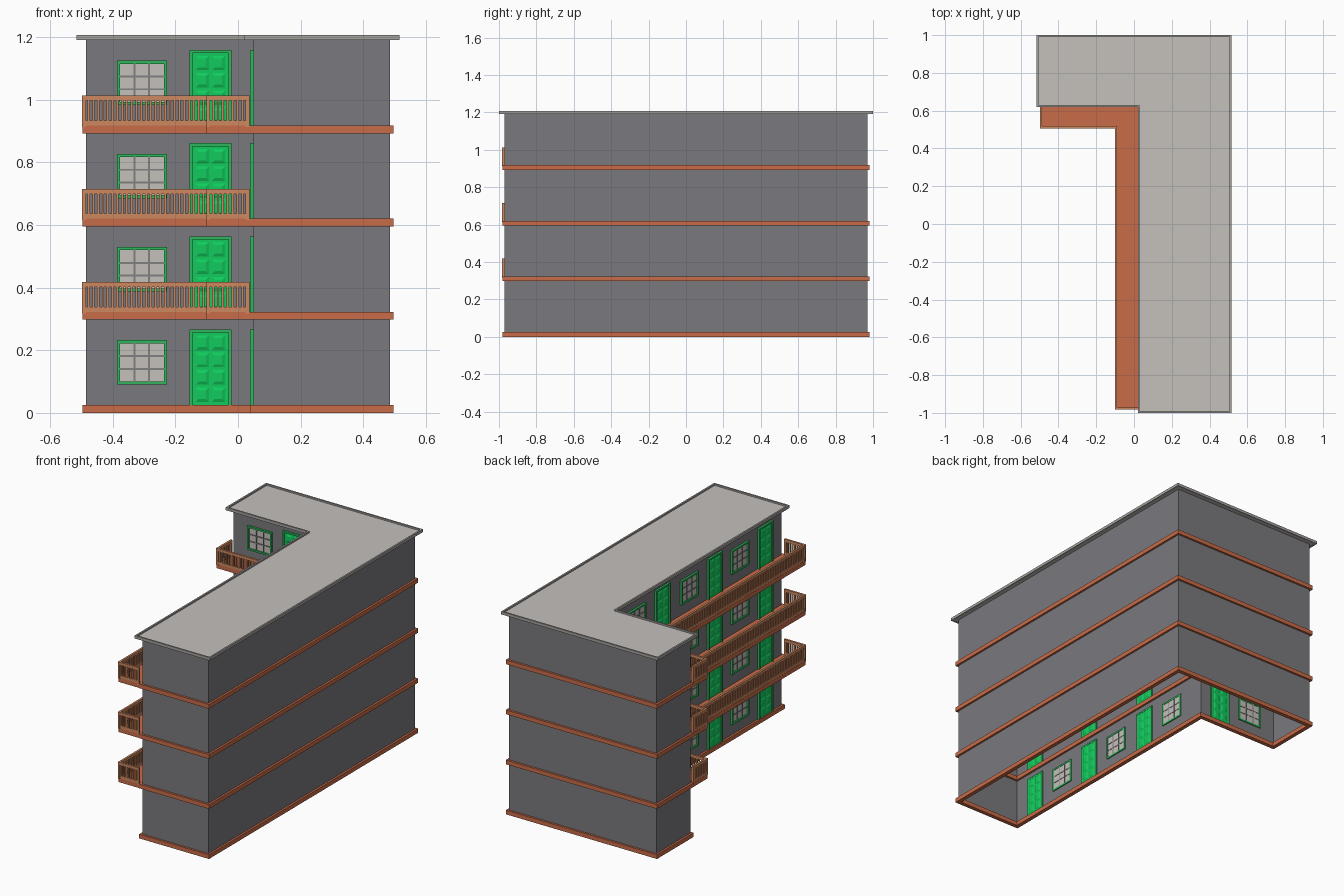
import bpy, bmesh
from mathutils import Matrix, Vector

if "Cube" in bpy.data.objects:
    bpy.data.objects.remove(bpy.data.objects["Cube"])


def material(name, rgb):
    m = bpy.data.materials.new(name)
    m.diffuse_color = (*rgb, 1)
    m.use_nodes = True
    m.node_tree.nodes["Principled BSDF"].inputs["Base Color"].default_value = m.diffuse_color
    return m


WALL = material("wall grey", (0.195, 0.193, 0.21))
BAND = material("terracotta", (0.59, 0.15, 0.065))
RAIL = material("light terracotta", (0.62, 0.25, 0.12))
ROOF = material("roof pale grey", (0.56, 0.53, 0.50))
RIM = material("rim grey", (0.38, 0.37, 0.35))
FRAME = material("frame green", (0.03, 0.47, 0.11))
LEAF = material("door green", (0.006, 0.60, 0.11))
BAR = material("window bar grey", (0.22, 0.22, 0.22))

STEP, SLAB, TOP = 0.2975, 0.025, 1.19
I = Matrix.Identity(4)


def finish(name, bm, mat):
    me = bpy.data.meshes.new(name)
    bmesh.ops.recalc_face_normals(bm, faces=bm.faces)
    bm.to_mesh(me)
    bm.free()
    me.materials.append(mat)
    ob = bpy.data.objects.new(name, me)
    bpy.context.collection.objects.link(ob)
    return ob


def box(bm, x0, x1, y0, y1, z0, z1, m=I):
    s = Matrix.Diagonal((x1 - x0, y1 - y0, z1 - z0, 1))
    t = Matrix.Translation(((x0 + x1) / 2, (y0 + y1) / 2, (z0 + z1) / 2))
    return bmesh.ops.create_cube(bm, size=1, matrix=m @ t @ s)["verts"]


def outline(d):
    """L-shaped plan, grown outward by d."""
    return [(-0.485 - d, 0.97 + d), (-0.485 - d, 0.65 - d), (0.05 - d, 0.65 - d),
            (0.05 - d, -0.97 - d), (0.485 + d, -0.97 - d), (0.485 + d, 0.97 + d)]


def loop(bm, d, z):
    return [bm.verts.new((x, y, z)) for x, y in outline(d)]


def skin(bm, loops):
    for a, b in zip(loops, loops[1:]):
        for i in range(6):
            j = (i + 1) % 6
            bm.faces.new((a[i], a[j], b[j], b[i]))


def ring(bm, d0, d1, z0, z1):
    ls = [loop(bm, d, z) for d, z in ((d0, z0), (d1, z0), (d1, z1), (d0, z1))]
    skin(bm, ls + ls[:1])


# Outer walls, hollow and open below
bm = bmesh.new()
skin(bm, [loop(bm, 0, 0.003), loop(bm, 0, TOP)])
finish("walls", bm, WALL)

# Storey bands around the walls
bm = bmesh.new()
for f in range(4):
    ring(bm, -0.012, 0.012, f * STEP, f * STEP + SLAB)
finish("storey_bands", bm, BAND)

# Flat roof and raised rim
bm = bmesh.new()
a, b = loop(bm, 0.021, TOP + 0.001), loop(bm, 0.021, TOP + 0.008)
skin(bm, [a, b])
bm.faces.new(a)
bm.faces.new(b)
finish("roof", bm, ROOF)
bm = bmesh.new()
ring(bm, 0.02, 0.03, TOP, TOP + 0.017)
finish("roof_rim", bm, RIM)

# Balcony decks
bm = bmesh.new()
for f in range(1, 4):
    z = f * STEP
    box(bm, -0.1, 0.04, -0.98, 0.51, z, z + SLAB)
    box(bm, -0.497, 0.04, 0.51, 0.64, z, z + SLAB)
finish("balcony_decks", bm, BAND)


# Balcony railings along a bent path
def railing(bm, p, q, z):
    p, q = Vector((*p, z)), Vector((*q, z))
    n = (q - p).length
    m = Matrix.Translation(p) @ (q - p).to_track_quat('X', 'Z').to_matrix().to_4x4()
    box(bm, -0.006, n + 0.006, -0.006, 0.006, 0.104, 0.12, m)
    box(bm, -0.004, n + 0.004, -0.004, 0.004, 0.025, 0.041, m)
    for x in (0, n):
        box(bm, x - 0.006, x + 0.006, -0.006, 0.006, 0.02, 0.105, m)
    count = round(n / 0.0155)
    for i in range(1, count):
        x = n * i / count
        box(bm, x - 0.0038, x + 0.0038, -0.003, 0.003, 0.04, 0.105, m)


path = [(-0.492, 0.637), (-0.492, 0.512), (-0.095, 0.512), (-0.095, -0.977), (0.03, -0.977)]
bm = bmesh.new()
for f in range(1, 4):
    for p, q in zip(path, path[1:]):
        railing(bm, p, q, f * STEP)
finish("balcony_railings", bm, RAIL)

# Doors and windows: one bmesh per part
frames, leaves, panes, bars = (bmesh.new() for _ in range(4))


def border(bm, w, z0, z1, t, m):
    """Rectangular frame around an opening, local front is -y."""
    for s in (-1, 1):
        x = s * (w / 2 - t / 2)
        box(bm, x - t / 2, x + t / 2, -0.012, 0.006, z0, z1, m)
    box(bm, -w / 2 + t, w / 2 - t, -0.012, 0.006, z1 - t, z1, m)


def door(m):
    border(frames, 0.134, 0.025, 0.266, 0.01, m)
    box(leaves, -0.057, 0.057, -0.005, 0.005, 0.025, 0.256, m)
    for side in (-1, 1):
        for c in (-1, 1):
            for r in range(4):
                # raised panels with sloping edges, both faces
                x, z = c * 0.026, 0.058 + r * 0.0555
                vs = box(leaves, -0.021, 0.021, 0, 0.004, -0.023, 0.023)
                for v in vs:
                    if v.co.y > 0.002:
                        v.co.x *= 0.55
                        v.co.z *= 0.6
                    v.co = m @ Vector((x + v.co.x, side * (0.005 + v.co.y), z + v.co.z))


def window(m):
    border(frames, 0.16, 0.09, 0.232, 0.01, m)
    box(frames, -0.07, 0.07, -0.012, 0.006, 0.09, 0.1, m)
    box(panes, -0.07, 0.07, -0.004, 0.004, 0.1, 0.222, m)
    for i in (1, 2):
        x, z = -0.07 + i * 0.14 / 3, 0.1 + i * 0.122 / 3
        box(bars, x - 0.003, x + 0.003, -0.008, 0.006, 0.1, 0.222, m)
        box(bars, -0.07, 0.07, -0.0075, 0.0055, z - 0.003, z + 0.003, m)


turn = Matrix.Rotation(-1.5707963, 4, 'Z')
for f in range(4):
    def at(x, y):
        return Matrix.Translation((x, y, f * STEP))
    door(at(-0.088, 0.65))
    window(at(-0.307, 0.65))
    for y in (-0.81, -0.335, 0.155):
        door(at(0.05, y) @ turn)
        window(at(0.05, y + 0.24) @ turn)

finish("door_and_window_frames", frames, FRAME)
finish("doors", leaves, LEAF)
finish("window_panes", panes, ROOF)
finish("window_bars", bars, BAR)
